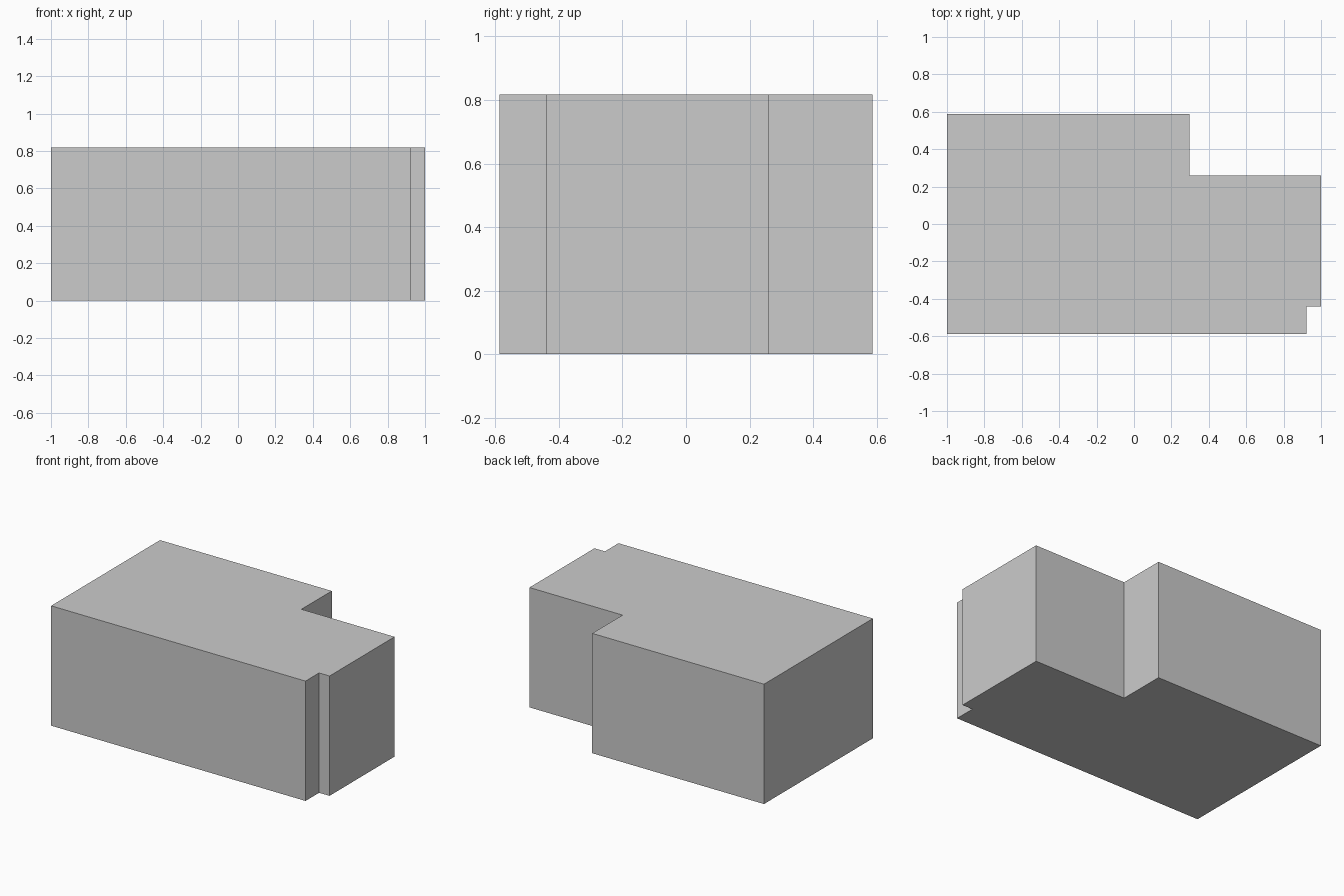
import bpy
import bmesh

if "Cube" in bpy.data.objects:
    bpy.data.objects.remove(bpy.data.objects["Cube"])

HEIGHT = 0.818

# Building footprint: a block with a deep back-right step and a small front-right notch
FOOTPRINT = [
    (-1.0, -0.587), (0.921, -0.587), (0.921, -0.441), (1.0, -0.441),
    (1.0, 0.26), (0.297, 0.26), (0.297, 0.587), (-1.0, 0.587),
]


def extrude_profile(name, outline, height):
    bm = bmesh.new()
    base = bm.faces.new([bm.verts.new((x, y, 0)) for x, y in outline])
    top = bmesh.ops.extrude_face_region(bm, geom=[base], use_keep_orig=True)
    verts = [g for g in top["geom"] if isinstance(g, bmesh.types.BMVert)]
    bmesh.ops.translate(bm, verts=verts, vec=(0, 0, height))
    bmesh.ops.recalc_face_normals(bm, faces=bm.faces)
    mesh = bpy.data.meshes.new(name)
    bm.to_mesh(mesh)
    bm.free()
    obj = bpy.data.objects.new(name, mesh)
    bpy.context.collection.objects.link(obj)
    return obj


# Solid stepped block
extrude_profile("building_block", FOOTPRINT, HEIGHT)
